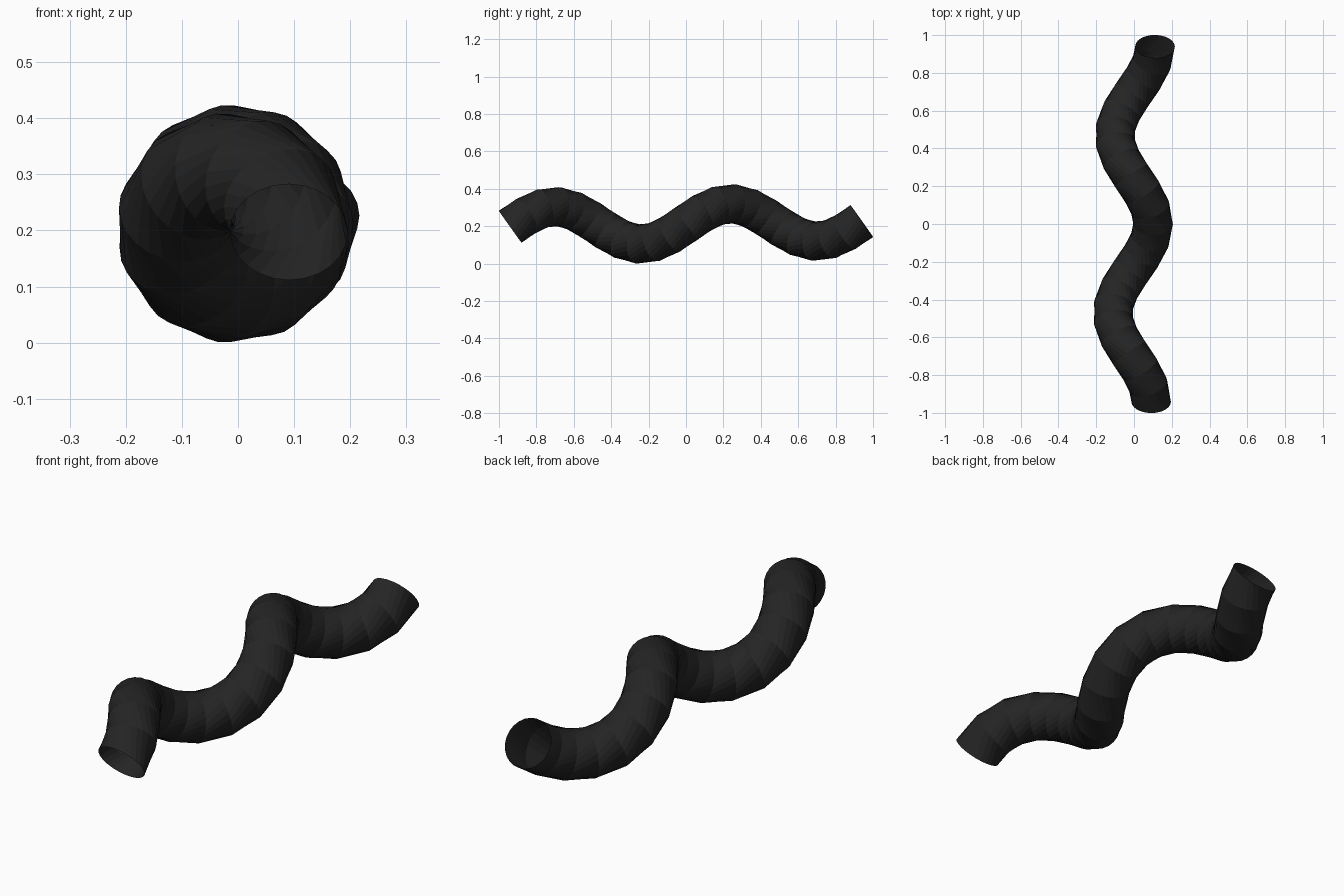
import bpy
import bmesh
from math import sin, cos, pi
from mathutils import Vector

cube = bpy.data.objects.get("Cube")
if cube:
    bpy.data.objects.remove(cube, do_unlink=True)

# Helix and tube dimensions
TURNS = 2
STEPS = 22
SIDES = 24
HELIX_R = 0.104
TUBE_R = 0.105
HALF_LEN = 0.94
LEAN = Vector((0.011, 1.0, 0.016))   # direction of the coil axis
CENTRE = Vector((-0.003, 0, 0.212))

# Matte black material
black = bpy.data.materials.new("matte_black")
black.use_nodes = True
colour = (0.018, 0.018, 0.018, 1)
black.diffuse_color = colour
shader = black.node_tree.nodes["Principled BSDF"]
shader.inputs["Base Color"].default_value = colour
shader.inputs["Roughness"].default_value = 0.8


def ring(bm, t):
    """Add one circle of vertices square to the helix at t from 0 to 1."""
    a = t * TURNS * 2 * pi
    radial = Vector((cos(a), 0, sin(a)))
    centre = CENTRE + LEAN * (2 * t - 1) * HALF_LEN + radial * HELIX_R
    around = Vector((-sin(a), 0, cos(a)))
    tangent = (LEAN * 2 * HALF_LEN + around * HELIX_R * TURNS * 2 * pi).normalized()
    u = (radial - tangent * radial.dot(tangent)).normalized()
    v = tangent.cross(u)
    angles = [2 * pi * i / SIDES for i in range(SIDES)]
    return [bm.verts.new(centre + (u * cos(b) + v * sin(b)) * TUBE_R) for b in angles]


# Open-ended coiled tube, faceted
bm = bmesh.new()
rings = [ring(bm, i / STEPS) for i in range(STEPS + 1)]
for low, high in zip(rings, rings[1:]):
    for i in range(SIDES):
        j = (i + 1) % SIDES
        bm.faces.new((low[i], low[j], high[j], high[i]))

mesh = bpy.data.meshes.new("coiled_tube")
bm.to_mesh(mesh)
bm.free()
mesh.materials.append(black)
tube = bpy.data.objects.new("coiled_tube", mesh)
bpy.context.collection.objects.link(tube)
